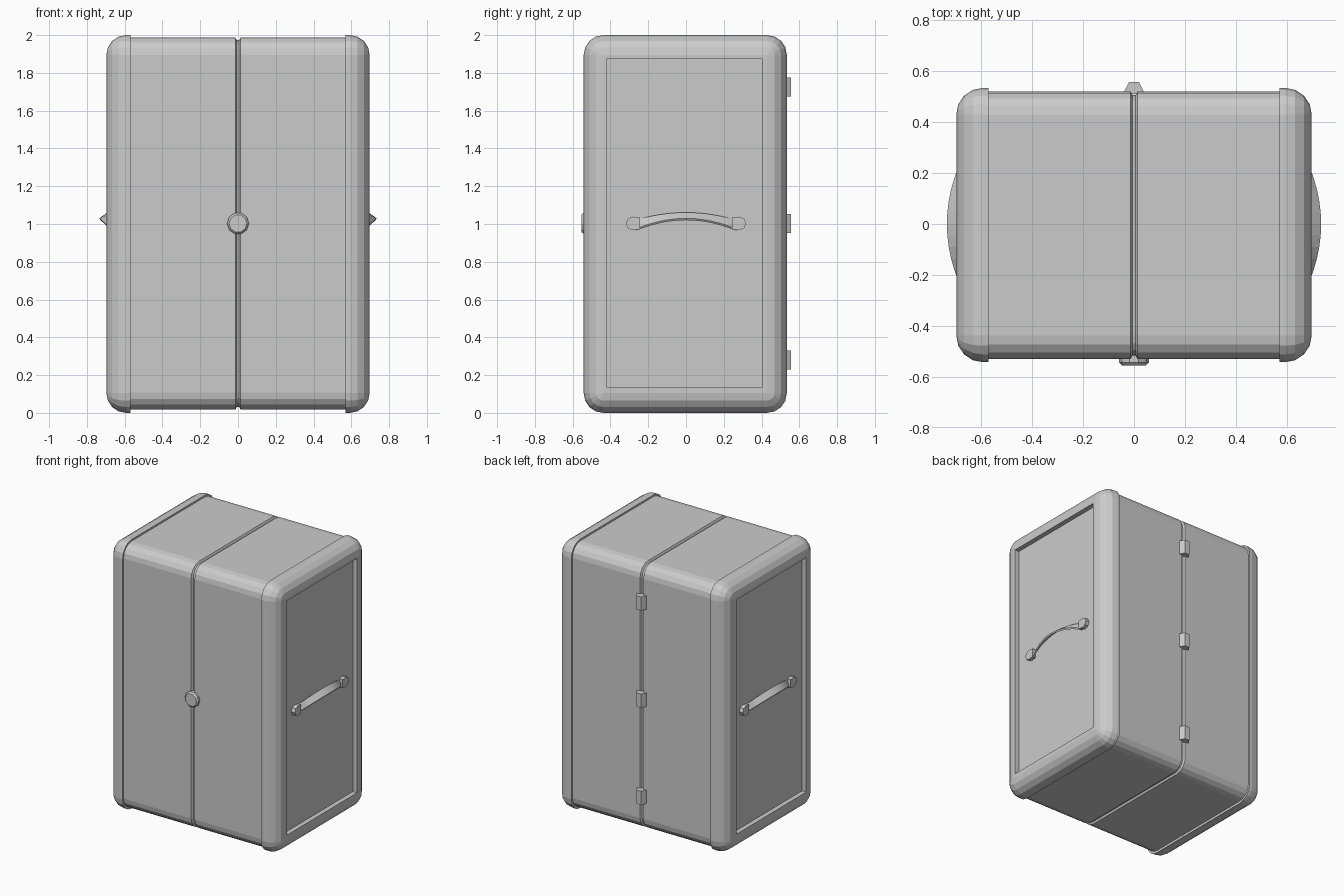
import bpy, bmesh, math
from mathutils import Vector

if "Cube" in bpy.data.objects:
    bpy.data.objects.remove(bpy.data.objects["Cube"])


def make(name, verts, faces, mirror=False):
    bm = bmesh.new()
    vs = [bm.verts.new(v) for v in verts]
    for f in faces:
        bm.faces.new([vs[i] for i in f])
    bmesh.ops.remove_doubles(bm, verts=bm.verts, dist=1e-5)
    bmesh.ops.recalc_face_normals(bm, faces=bm.faces)
    me = bpy.data.meshes.new(name)
    bm.to_mesh(me)
    bm.free()
    ob = bpy.data.objects.new(name, me)
    bpy.context.collection.objects.link(ob)
    if mirror:
        ob.modifiers.new("Mirror", 'MIRROR').use_axis[0] = True
    return ob


def loft(name, rings, mirror=False):
    """Skin a list of equal-sized closed rings and cap both ends."""
    n = len(rings[0])
    verts = [v for r in rings for v in r]
    faces = [(k * n + i, k * n + (i + 1) % n, (k + 1) * n + (i + 1) % n, (k + 1) * n + i)
             for k in range(len(rings) - 1) for i in range(n)]
    faces += [tuple(range(n)), tuple(range(len(verts) - n, len(verts)))]
    return make(name, verts, faces, mirror)


def rounded(x, cy, cz, hy, hz, r, seg=4):
    """Rounded rectangle ring in the YZ plane."""
    pts = []
    for q, (sy, sz) in enumerate([(1, 1), (-1, 1), (-1, -1), (1, -1)]):
        for s in range(seg + 1):
            a = (q + s / seg) * math.pi / 2
            pts.append((x, cy + sy * (hy - r) + r * math.cos(a),
                        cz + sz * (hz - r) + r * math.sin(a)))
    return pts


# Main body with a narrow groove where the two halves meet
profile = [(-0.60, 0), (-0.014, 0), (-0.006, 0.014), (0.006, 0.014), (0.014, 0), (0.60, 0)]
loft("trunk_body", [rounded(x, -0.005, 1.002, 0.525 - d, 0.985 - d, 0.092 - d)
                    for x, d in profile])

# Rounded side shells with a recessed rectangular panel
R = 0.105
rings = [rounded(0.57, -0.004, 1.0, 0.538, 1.0, R)]
for s in range(5):
    a = s / 4 * math.pi / 2
    d = R * (1 - math.cos(a))
    rings.append(rounded(0.697 - R + R * math.sin(a), -0.004, 1.0, 0.538 - d, 1.0 - d, R - d))
for x in (0.697, 0.662):
    rings.append(rounded(x, -0.007, 1.005, 0.41, 0.871, 0))
loft("side_shell", rings, mirror=True)

# Arched carrying straps, tilted outward and up
rings = []
under = Vector((-0.006, 0, -0.010))
for i in range(13):
    t = -1 + i / 6
    k = 1 - t * t
    y = t * 0.27
    low = Vector((0.668 + 0.066 * k, y, 0.972 + 0.058 * k))
    top = Vector((0.655 + 0.036 * k, y, 1.020 + 0.041 * k))
    rings.append([low, top, top + under, low + under])
loft("handle_strap", rings, mirror=True)

# Handle mounts: flat on the inner side, rounded on the outer side
for side, label in ((-1, "front"), (1, "rear")):
    outline = [(0.243, 0.972), (0.243, 1.034)]
    for s in range(5):
        a = math.pi / 2 - s / 4 * math.pi
        outline.append((0.282 + 0.036 * math.cos(a), 1.003 + 0.036 * math.sin(a)))
    loft("handle_mount_" + label,
         [[(x, side * y, z) for y, z in outline] for x in (0.655, 0.690)], mirror=True)

# Tapered hinges down the back seam
for i, zc in enumerate((0.28, 1.003, 1.725)):
    prof = [(-0.04, 0.51), (0.04, 0.51), (0.036, 0.525), (0.019, 0.557),
            (-0.019, 0.557), (-0.036, 0.525)]
    loft("hinge_%d" % (i + 1), [[(x, y, z) for x, y in prof] for z in (zc - 0.051, zc + 0.051)])

# Ten-sided round latch on the front seam
loft("front_latch", [[(r * math.cos(i * math.pi / 5), y, 1.003 + r * math.sin(i * math.pi / 5))
                      for i in range(10)]
                     for y, r in ((-0.51, 0.058), (-0.543, 0.058), (-0.554, 0.047))])
